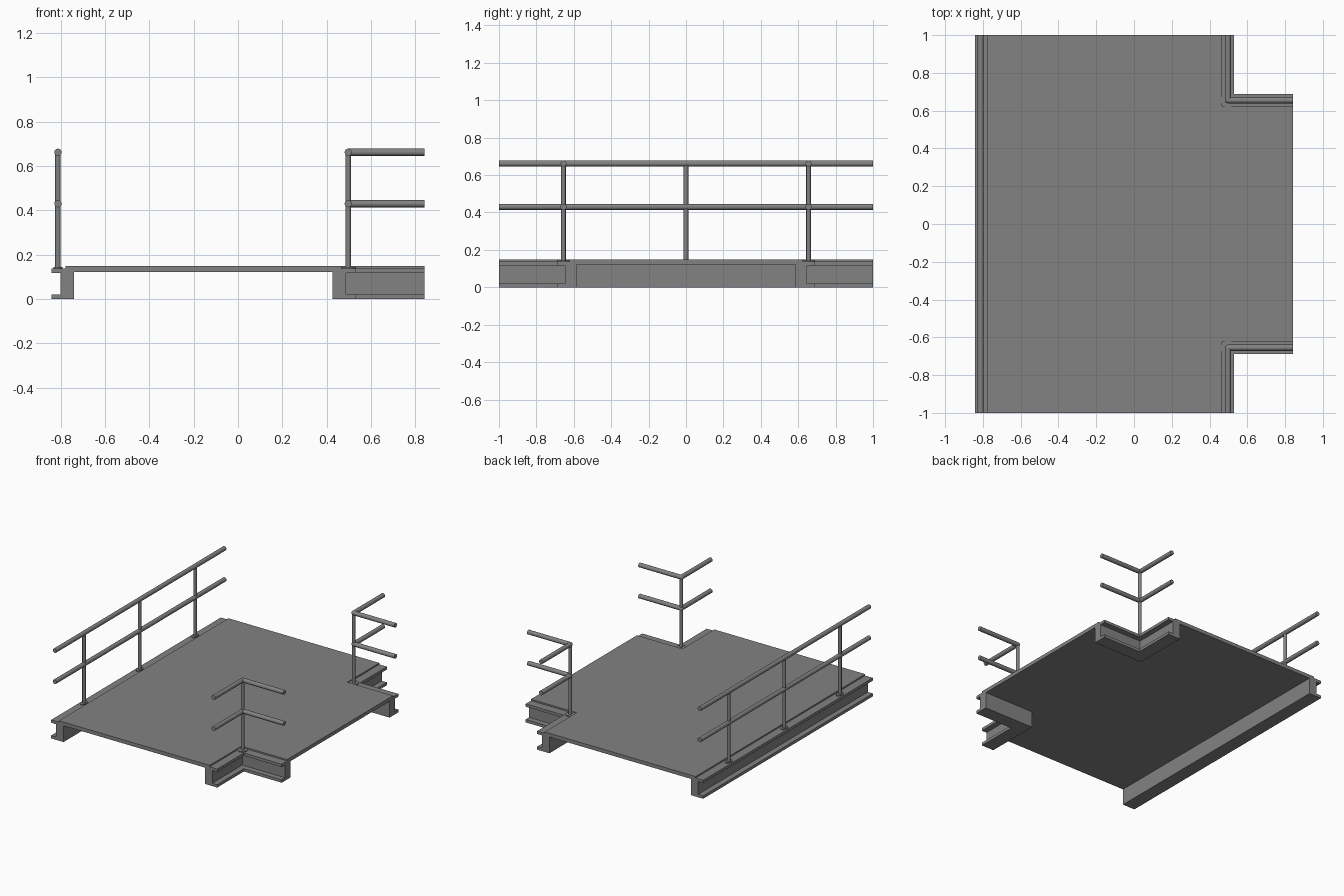
import bpy, bmesh
from mathutils import Vector

if "Cube" in bpy.data.objects:
    bpy.data.objects.remove(bpy.data.objects["Cube"])

HX = 0.842                      # half width of the platform
CX, CY = 0.529, 0.687           # outer corner of the notches
DECK_LOW, DECK_TOP = 0.1215, 0.149
FLANGE_TOP = 0.138
STEP = 0.063                    # deck edge, measured in from the beam edge

# Channel profile: (distance in from outer edge, height)
CHANNEL = [(0, 0), (0.102, 0), (0.102, FLANGE_TOP), (0, FLANGE_TOP),
           (0, 0.117), (0.041, 0.117), (0.041, 0.0215), (0, 0.0215)]

steel = bpy.data.materials.new("dark_steel")
steel.diffuse_color = (0.225, 0.225, 0.225, 1)
steel.use_nodes = True
steel.node_tree.nodes["Principled BSDF"].inputs["Base Color"].default_value = steel.diffuse_color


def finish(name, bm):
    bmesh.ops.recalc_face_normals(bm, faces=bm.faces)
    mesh = bpy.data.meshes.new(name)
    bm.to_mesh(mesh)
    bm.free()
    obj = bpy.data.objects.new(name, mesh)
    bpy.context.collection.objects.link(obj)
    mesh.materials.append(steel)
    return obj


def loft(name, rings):
    """Skin a list of matching closed rings and cap both ends."""
    bm = bmesh.new()
    vs = [[bm.verts.new(p) for p in ring] for ring in rings]
    n = len(vs[0])
    for a, b in zip(vs, vs[1:]):
        for i in range(n):
            j = (i + 1) % n
            bm.faces.new((a[i], a[j], b[j], b[i]))
    bm.faces.new(vs[0])
    bm.faces.new(vs[-1])
    return finish(name, bm)


def rod(name, a, b, r, segs=20, scale=(1, 1, 1)):
    """Round bar between two points."""
    a, b = Vector(a), Vector(b)
    d = b - a
    bpy.ops.mesh.primitive_cylinder_add(
        vertices=segs, radius=r, depth=d.length, location=(a + b) / 2,
        rotation=d.to_track_quat('Z', 'Y').to_euler())
    obj = bpy.context.object
    obj.name = name
    obj.scale = scale
    obj.data.materials.append(steel)
    bpy.ops.object.shade_smooth_by_angle()


# Deck plate, T-shaped in plan
dx, dy = CX - STEP, CY - STEP
half = [(-HX + STEP, 1), (dx, 1), (dx, dy), (HX, dy)]
outline = half + [(x, -y) for x, y in reversed(half)]
loft("deck_plate", [[(x, y, z) for x, y in outline] for z in (DECK_LOW, DECK_TOP)])

# Side beam along the left edge
loft("side_beam", [[(-HX + s, y, z) for s, z in CHANNEL] for y in (-1, 1)])

# Mitred beams around the two notched corners
for side, label in ((1, "back"), (-1, "front")):
    loft(label + "_corner_beam", [
        [(CX - s, side, z) for s, z in CHANNEL],
        [(CX - s, side * (CY - s), z) for s, z in CHANNEL],
        [(HX, side * (CY - s), z) for s, z in CHANNEL]])

# Left guard rail: two long bars and three posts on oval feet
RAILS = (("mid_rail", 0.430), ("top_rail", 0.662))
RAIL_R, POST_R = 0.0162, 0.0122
LX, PX, PY = -0.812, 0.497, 0.655
for name, z in RAILS:
    rod("side_" + name, (LX, -1, z), (LX, 1, z), RAIL_R)
for y in (-PY, 0, PY):
    rod("side_post", (LX, y, FLANGE_TOP), (LX, y, 0.662), POST_R)
    rod("side_post_foot", (LX, y, 0.134), (LX, y, 0.144), 0.034, 24, (0.58, 1, 1))

# Corner guard rails: one post with bars running both ways
for side, label in ((1, "back"), (-1, "front")):
    y = side * PY
    rod(label + "_corner_post", (PX, y, FLANGE_TOP), (PX, y, 0.662), POST_R)
    rod(label + "_corner_post_foot", (PX, y, 0.134), (PX, y, 0.144), 0.034, 24)
    for name, z in RAILS:
        rod(f"{label}_{name}_across", (PX, y, z), (HX, y, z), RAIL_R)
        rod(f"{label}_{name}_along", (PX, y, z), (PX, side, z), RAIL_R)
        bpy.ops.mesh.primitive_uv_sphere_add(segments=20, ring_count=10,
                                             radius=RAIL_R, location=(PX, y, z))
        bpy.context.object.name = f"{label}_{name}_elbow"
        bpy.context.object.data.materials.append(steel)
        bpy.ops.object.shade_smooth_by_angle()
